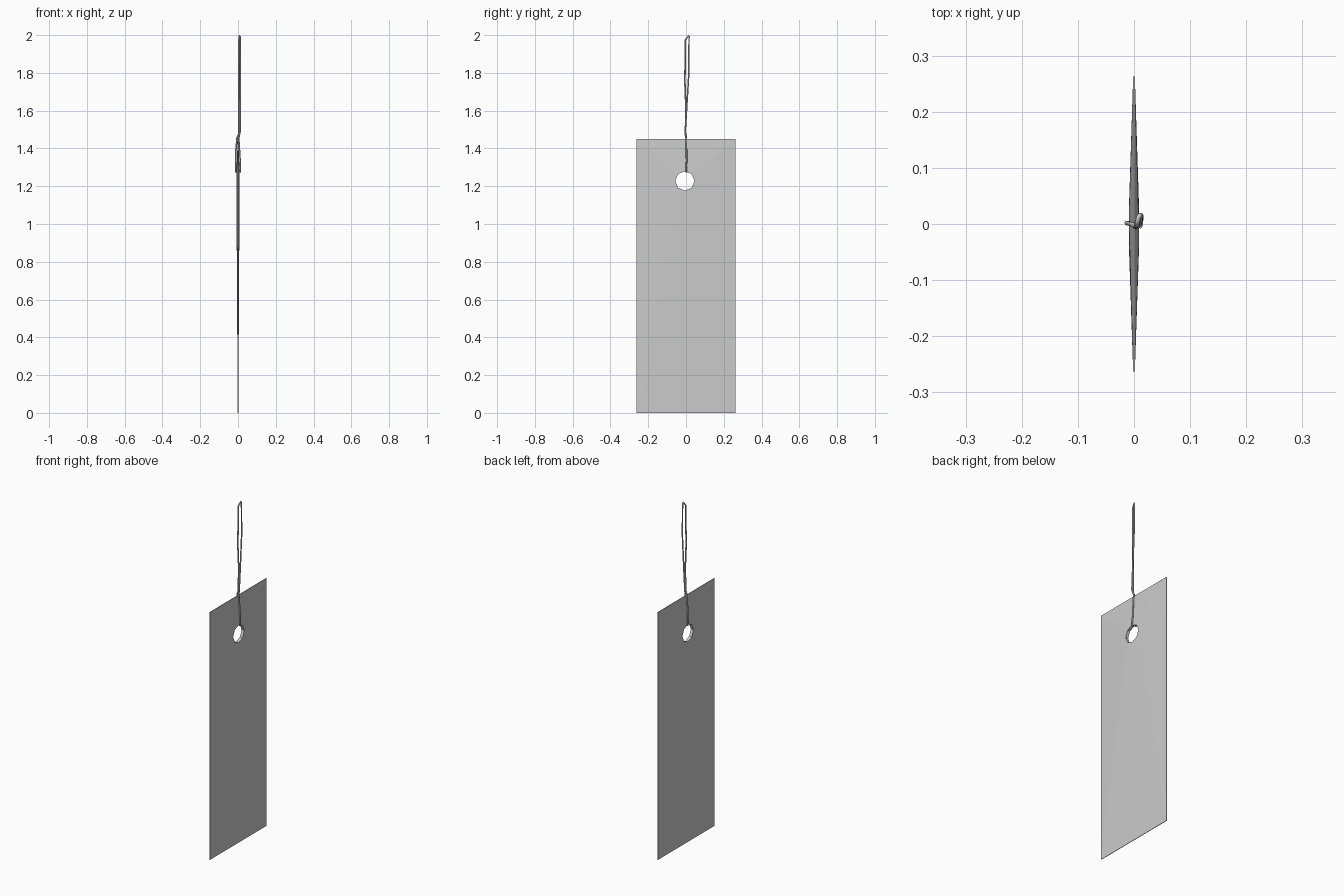
import bpy, bmesh, math

if "Cube" in bpy.data.objects:
    bpy.data.objects.remove(bpy.data.objects["Cube"])

# Tag card: flat rectangle that thickens slightly toward the punched hole
W, H = 0.263, 1.45
HOLE_Y, HOLE_Z, HOLE_R = -0.006, 1.228, 0.051
EDGE_T, HOLE_T = 0.0015, 0.0085

outer = [(W, HOLE_Z), (W, H), (HOLE_Y, H), (-W, H),
         (-W, HOLE_Z), (-W, 0), (HOLE_Y, 0), (W, 0)]
inner = [(HOLE_Y + HOLE_R * math.cos(i * math.pi / 4),
          HOLE_Z + HOLE_R * math.sin(i * math.pi / 4)) for i in range(8)]

bm = bmesh.new()


def ring(points, x):
    return [bm.verts.new((x, y, z)) for y, z in points]


def bridge(a, b):
    for i in range(8):
        j = (i + 1) % 8
        bm.faces.new((a[i], a[j], b[j], b[i]))


rings = [ring(outer, EDGE_T), ring(inner, HOLE_T),
         ring(inner, -HOLE_T), ring(outer, -EDGE_T)]
for k in range(4):
    bridge(rings[k], rings[(k + 1) % 4])
bmesh.ops.recalc_face_normals(bm, faces=bm.faces)
mesh = bpy.data.meshes.new("tag_card")
bm.to_mesh(mesh)
bm.free()
bpy.context.collection.objects.link(bpy.data.objects.new("tag_card", mesh))


# Thin string drawn as closed loops
def string_loop(name, points, radius=0.0042):
    cu = bpy.data.curves.new(name, 'CURVE')
    cu.dimensions = '3D'
    cu.bevel_depth = radius
    cu.bevel_resolution = 1
    sp = cu.splines.new('POLY')
    sp.points.add(len(points) - 1)
    for p, co in zip(sp.points, points):
        p.co = (*co, 1)
    sp.use_cyclic_u = True
    bpy.context.collection.objects.link(bpy.data.objects.new(name, cu))


# Lower loop through the hole, up both faces, then the long hanging loop
string_loop("string", [
    (-0.012, 0.001, 1.276), (-0.013, 0.002, 1.37), (-0.005, 0.0, 1.455),
    (0.003, -0.004, 1.475), (0.005, 0.0, 1.60), (0.003, -0.006, 1.75),
    (0.005, -0.003, 1.975), (0.008, 0.012, 1.996), (0.011, 0.016, 1.99),
    (0.013, 0.015, 1.80), (0.012, 0.003, 1.60), (0.011, -0.004, 1.49),
    (0.004, 0.002, 1.455), (0.012, 0.003, 1.33), (0.012, 0.0, 1.276),
])
